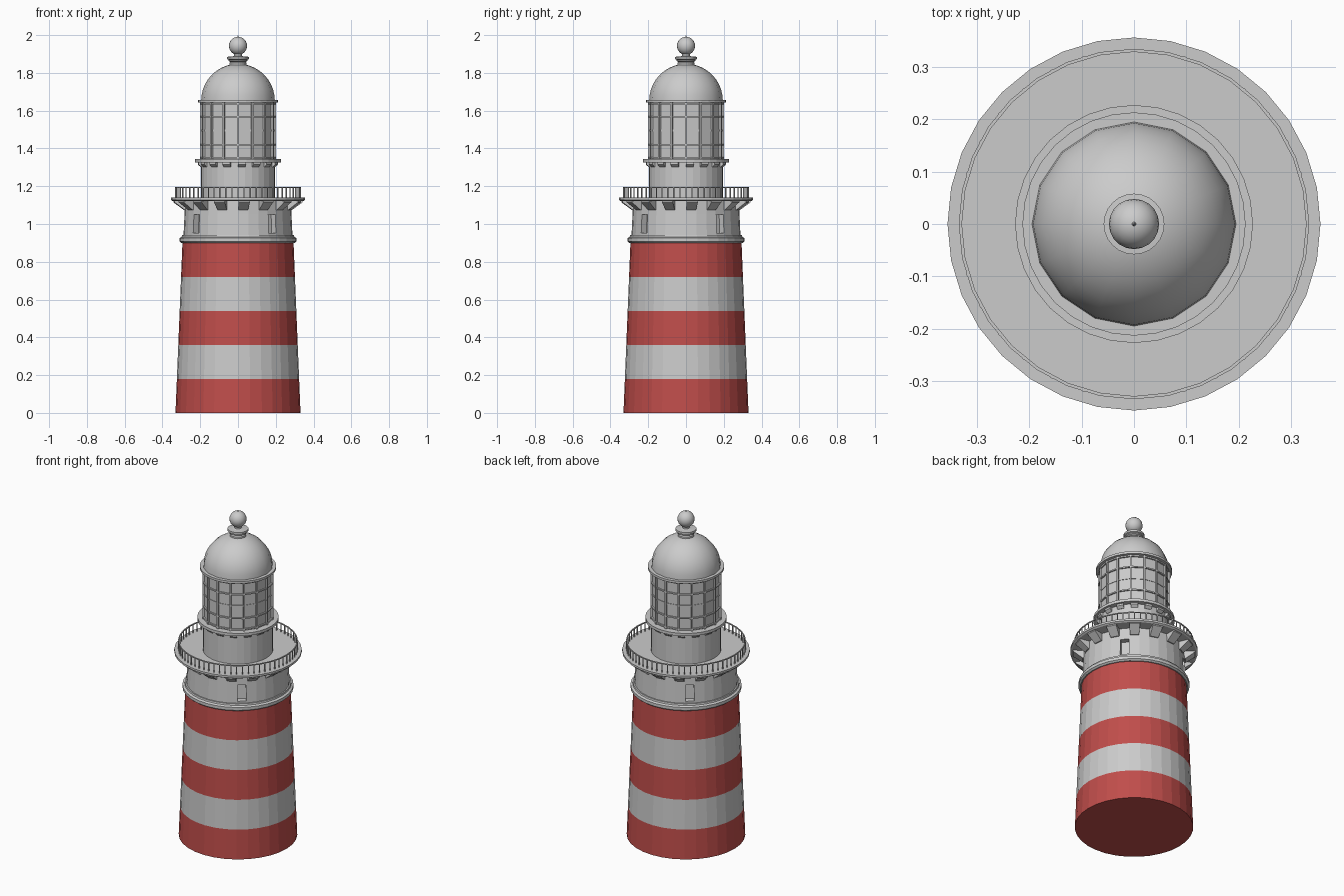
import bpy, bmesh
from math import sin, cos, pi, radians, atan2

if "Cube" in bpy.data.objects:
    bpy.data.objects.remove(bpy.data.objects["Cube"])

red = bpy.data.materials.new("red_paint")
red.diffuse_color = (0.53, 0.075, 0.07, 1)
red.use_nodes = True
red.node_tree.nodes["Principled BSDF"].inputs["Base Color"].default_value = red.diffuse_color


def finish(bm, name, mat=None, smooth=None):
    bmesh.ops.recalc_face_normals(bm, faces=bm.faces)
    me = bpy.data.meshes.new(name)
    bm.to_mesh(me)
    bm.free()
    ob = bpy.data.objects.new(name, me)
    bpy.context.collection.objects.link(ob)
    if mat:
        me.materials.append(mat)
    if smooth:
        bpy.ops.object.select_all(action='DESELECT')
        ob.select_set(True)
        bpy.context.view_layer.objects.active = ob
        bpy.ops.object.shade_smooth_by_angle(angle=radians(smooth))
    return ob


def lathe_bm(profile, n=32, closed=False):
    """Revolve (r, z) points around z."""
    bm = bmesh.new()
    rows = []
    for r, z in profile:
        if r < 1e-6:
            rows.append([bm.verts.new((0, 0, z))] * n)
        else:
            rows.append([bm.verts.new((r * cos(2 * pi * i / n), r * sin(2 * pi * i / n), z))
                         for i in range(n)])
    pairs = list(zip(rows, rows[1:]))
    if closed:
        pairs.append((rows[-1], rows[0]))
    for a, b in pairs:
        for i in range(n):
            j = (i + 1) % n
            bm.faces.new(list(dict.fromkeys((a[i], a[j], b[j], b[i]))))
    return bm


def lathe(name, profile, n=32, closed=False, mat=None, smooth=None):
    return finish(lathe_bm(profile, n, closed), name, mat, smooth)


def ring(name, r0, r1, z0, z1, n=32):
    return lathe(name, [(r0, z0), (r1, z0), (r1, z1), (r0, z1)], n, True)


def wedges(name, profile, count, half, start=0.0):
    """Repeat a closed (r, z) section as radial blocks; angles in degrees."""
    bm = bmesh.new()
    for k in range(count):
        mid = radians(start + 360 * k / count)
        sides = []
        for t in (mid - radians(half), mid + radians(half)):
            sides.append([bm.verts.new((r * cos(t), r * sin(t), z)) for r, z in profile])
        a, b = sides
        m = len(profile)
        bm.faces.new(a)
        bm.faces.new(b[::-1])
        for i in range(m):
            j = (i + 1) % m
            bm.faces.new((a[i], b[i], b[j], a[j]))
    return finish(bm, name)


def box_section(r0, r1, z0, z1):
    return [(r0, z0), (r1, z0), (r1, z1), (r0, z1)]


# striped tapered tower
for i in range(5):
    z0, z1 = 0.18 * i, 0.18 * (i + 1)
    prof = [(0.331 - 0.041 * z, z) for z in (z0, z1)]
    if i == 0:
        prof.insert(0, (0, 0))
    lathe(f"tower_band_{i + 1}", prof, mat=red if i % 2 == 0 else None)

# moulding above the stripes
lathe("tower_moulding", [(0.28, 0.90), (0.30, 0.90), (0.31, 0.908), (0.31, 0.926),
                         (0.298, 0.932), (0.296, 0.942), (0.28, 0.942)], closed=True)

# watch room with four recessed windows
bm = lathe_bm([(0.289, 0.93), (0.288, 0.95), (0.283, 1.055), (0.28, 1.13)])
wins = []
for f in bm.faces:
    c = f.calc_center_median()
    off = (atan2(c.y, c.x) * 180 / pi - 39.375) % 90
    if 0.96 < c.z < 1.05 and min(off, 90 - off) < 2:
        wins.append(f)
bmesh.ops.recalc_face_normals(bm, faces=bm.faces)
bmesh.ops.inset_individual(bm, faces=wins, thickness=0.005, depth=0)
for f in bmesh.ops.extrude_discrete_faces(bm, faces=wins)["faces"]:
    c = f.calc_center_median()
    c.z = 0
    bmesh.ops.translate(bm, verts=f.verts, vec=c.normalized() * -0.035)
finish(bm, "watch_room")

# gallery deck with brackets
lathe("gallery_deck", [(0.18, 1.122), (0.347, 1.122), (0.356, 1.128), (0.356, 1.14), (0.18, 1.14)],
      closed=True)
wedges("gallery_brackets", [(0.27, 1.075), (0.288, 1.075), (0.342, 1.115), (0.342, 1.124), (0.27, 1.124)],
       16, 5.0, 5.625)

# gallery railing
wedges("railing_posts", box_section(0.329, 0.334, 1.135, 1.194), 64, 0.45)
ring("railing_top", 0.3285, 0.3345, 1.190, 1.196)

# lantern base
lathe("lantern_base", [(0.196, 1.13), (0.196, 1.34)])
wedges("lantern_base_teeth", [(0.19, 1.302), (0.198, 1.302), (0.213, 1.315), (0.213, 1.328), (0.19, 1.328)],
       16, 5.6, 5.625)
ring("lantern_sill", 0.18, 0.227, 1.326, 1.343)

# glazed lantern and its bars
lathe("lantern_glass", [(0.191, 1.34), (0.191, 1.65)], 16)
wedges("lantern_mullions", box_section(0.18, 0.201, 1.34, 1.65), 16, 1.2)
for i, (z, r) in enumerate([(1.352, 0.2), (1.42, 0.199), (1.495, 0.194), (1.567, 0.199), (1.636, 0.2)]):
    ring(f"lantern_bar_{i + 1}", 0.18, r, z - 0.004, z + 0.004, 16)
ring("lantern_cornice", 0.17, 0.213, 1.642, 1.656)

# dome roof
lathe("dome", [(0.195 * cos(pi / 2 * i / 10) if i < 10 else 0, 1.653 + 0.195 * sin(pi / 2 * i / 10))
               for i in range(11)], 16, smooth=40)

# finial collar, ball and tip
lathe("finial_collar", [(0.046, 1.83), (0.046, 1.852), (0.04, 1.858), (0.05, 1.863), (0.05, 1.869),
                        (0.058, 1.873), (0.058, 1.885), (0.03, 1.887), (0.02, 1.89), (0.02, 1.91)], 24)
lathe("finial_ball", [(0.048 * sin(pi * i / 12) if 0 < i < 12 else 0, 1.943 - 0.048 * cos(pi * i / 12))
                      for i in range(13)], 20, smooth=40)
lathe("finial_tip", [(0.006, 1.985), (0.003, 1.994), (0, 2.0)], 8)
